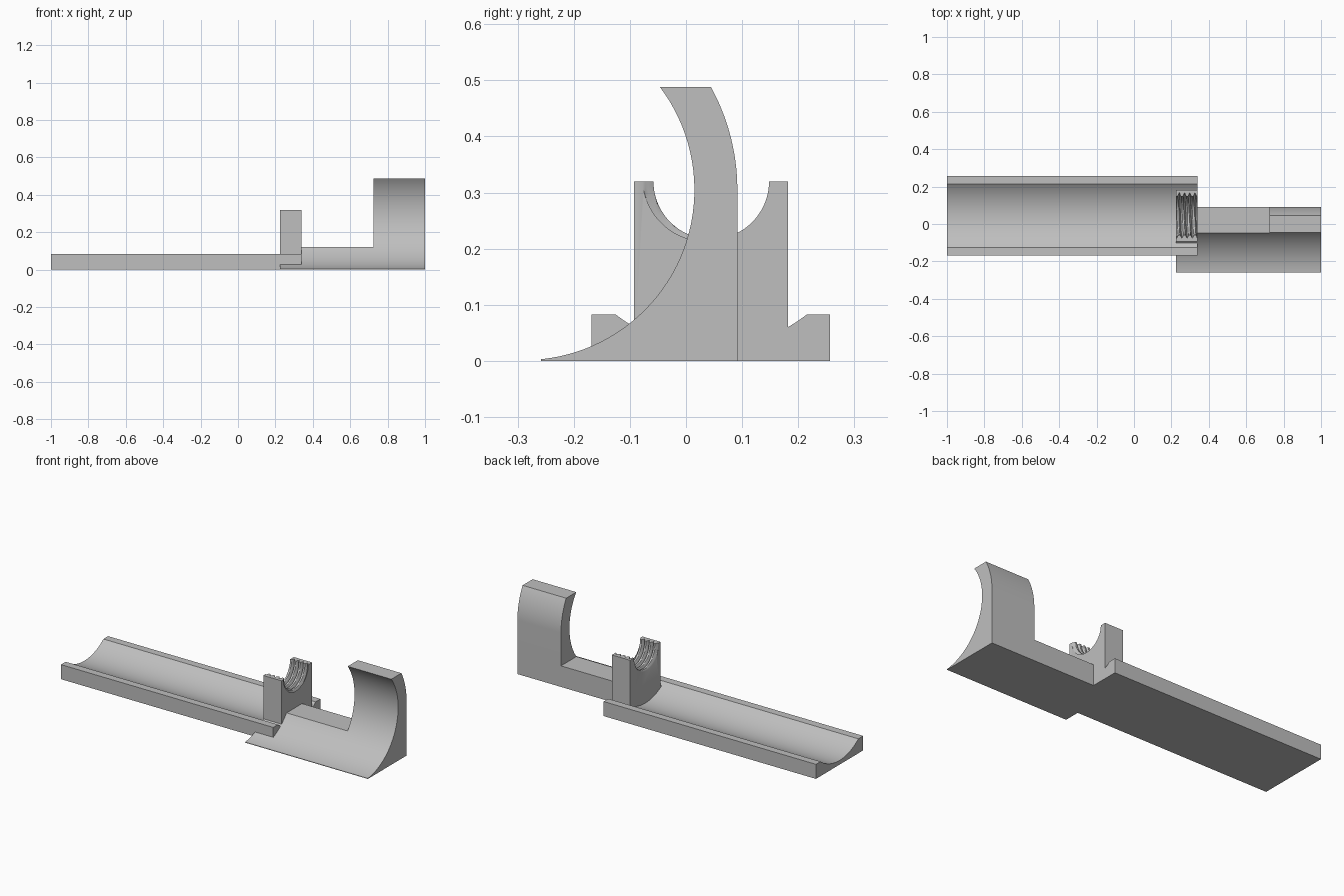
import bpy, bmesh
from math import sin, cos, pi, sqrt, radians, acos, asin

cube = bpy.data.objects.get("Cube")
if cube:
    bpy.data.objects.remove(cube)

grey = bpy.data.materials.new("light_grey")
grey.use_nodes = True
COLOUR = (0.52, 0.52, 0.52, 1)
grey.diffuse_color = COLOUR
grey.node_tree.nodes["Principled BSDF"].inputs["Base Color"].default_value = COLOUR


def arc(cy, cz, r, a0, a1, n=40):
    """Points (y, z) on an arc between two angles."""
    return [(cy + r * cos(a0 + (a1 - a0) * i / n),
             cz + r * sin(a0 + (a1 - a0) * i / n)) for i in range(n + 1)]


def loft(name, sections):
    """Solid through a list of (x, outline) sections with equal point counts."""
    bm = bmesh.new()
    rings = [[bm.verts.new((x, y, z)) for y, z in outline] for x, outline in sections]
    for a, b in zip(rings, rings[1:]):
        for i in range(len(a)):
            j = (i + 1) % len(a)
            bm.faces.new((a[i], a[j], b[j], b[i]))
    bm.faces.new(rings[0])
    bm.faces.new(rings[-1])
    bmesh.ops.recalc_face_normals(bm, faces=bm.faces)
    mesh = bpy.data.meshes.new(name)
    bm.to_mesh(mesh)
    bm.free()
    obj = bpy.data.objects.new(name, mesh)
    bpy.context.collection.objects.link(obj)
    mesh.materials.append(grey)
    bpy.ops.object.select_all(action='DESELECT')
    obj.select_set(True)
    bpy.context.view_layer.objects.active = obj
    bpy.ops.object.shade_smooth_by_angle(angle=radians(30))
    return obj


def extrude(name, outline, x0, x1):
    return loft(name, [(x0, outline), (x1, outline)])


MID_Y = 0.045                       # axis of tray and threaded post
POST_X0, POST_X1 = 0.225, 0.34

# Long tray with a shallow round trough
TROUGH_Z, TROUGH_R, RIM = 0.30, 0.276, 0.083
half = asin(0.17 / TROUGH_R)
trough = arc(MID_Y, TROUGH_Z, TROUGH_R, -pi / 2 + half, -pi / 2 - half)
trough = [(y, min(z, RIM)) for y, z in trough]
extrude("tray", [(-0.168, 0), (0.257, 0), (0.257, RIM)] + trough + [(-0.168, RIM)],
        -1, POST_X1)

# Bracket: concave front, concentric convex back on the tall end
ARC_Y, ARC_Z, INNER, OUTER = -0.2885, 0.305, 0.3035, 0.38
TOP, STEP = 0.488, 0.12
BACK = ARC_Y + OUTER


def concave(top):
    """Front curve from the given height down to the toe."""
    return arc(ARC_Y, ARC_Z, INNER, asin((top - ARC_Z) / INNER), -acos(0.0305 / INNER))


toe = [(-0.258, 0), (BACK, 0)]
extrude("bracket_base", toe + [(BACK, STEP)] + concave(STEP), POST_X0, 0.725)
back_curve = arc(ARC_Y, ARC_Z, OUTER, 0, asin((TOP - ARC_Z) / OUTER), 20)
extrude("bracket_end", toe + back_curve + concave(TOP), 0.725, 1)

# Post with a half-open threaded bore
POST_TOP, BORE, DEPTH, PITCH = 0.32, 0.103, 0.02, 0.028


def thread_radius(x, angle):
    """Bore radius: flat crests with V grooves that follow a helix."""
    turn = (x - POST_X1) / PITCH + (angle - pi) / (2 * pi)
    off = abs((turn + 0.5) % 1 - 0.5)
    return BORE + DEPTH * max(0, 1 - off / 0.3)


def post_outline(x, n=40):
    bore = []
    for i in range(n + 1):
        a = 2 * pi - pi * i / n
        r = thread_radius(x, a)
        bore.append((MID_Y + r * cos(a), POST_TOP + r * sin(a)))
    return [(-0.093, 0.004), (0.182, 0.004), (0.182, POST_TOP)] + bore + [(-0.093, POST_TOP)]


SLICES = 48
xs = [POST_X0 + (POST_X1 - POST_X0) * i / SLICES for i in range(SLICES + 1)]
loft("threaded_post", [(x, post_outline(x)) for x in xs])
